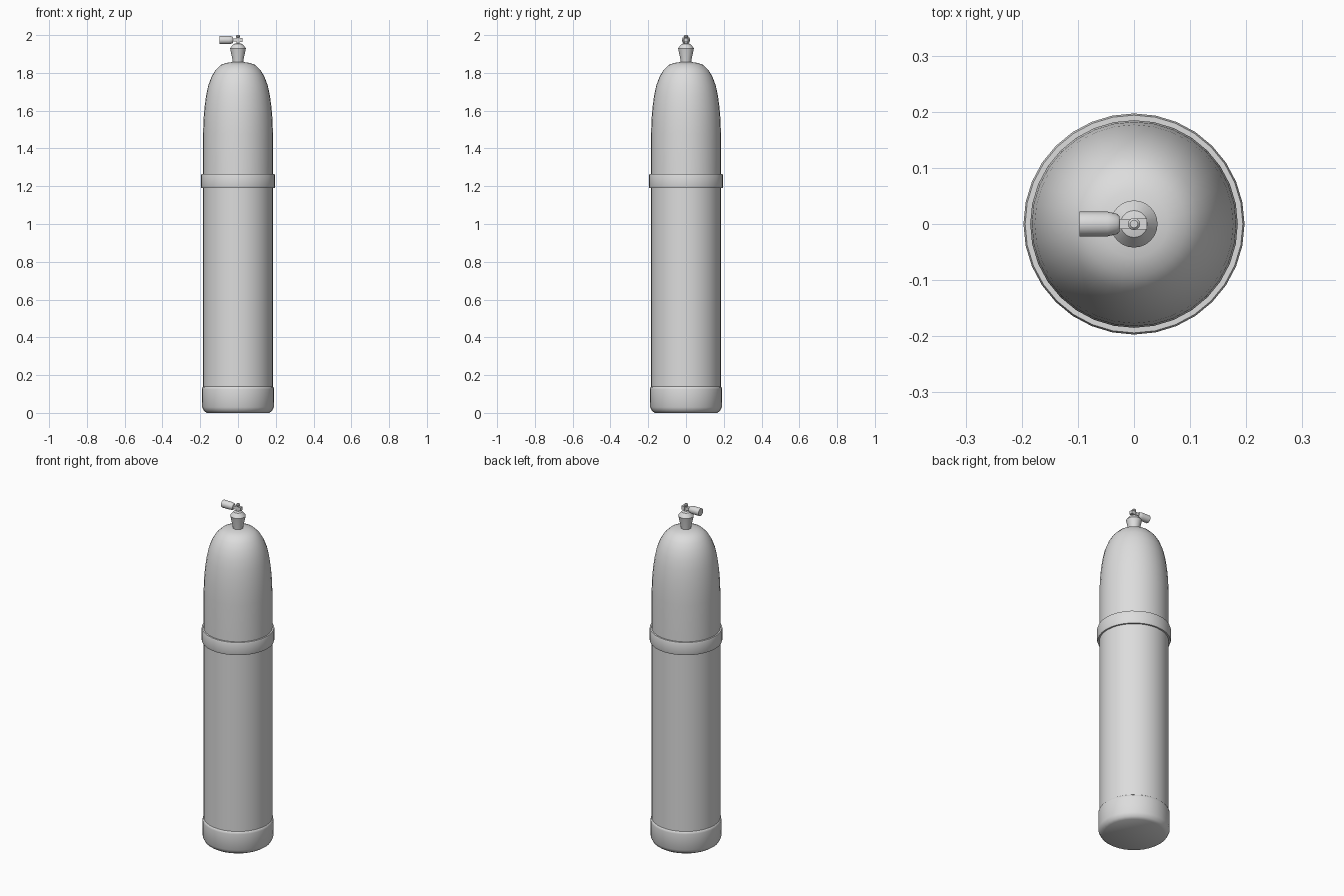
import bpy, bmesh, math
from mathutils import Matrix

cube = bpy.data.objects.get("Cube")
if cube:
    bpy.data.objects.remove(cube, do_unlink=True)

grey = bpy.data.materials.new("light_grey")
grey.use_nodes = True
colour = (0.72, 0.72, 0.72, 1)
grey.diffuse_color = colour
grey.node_tree.nodes["Principled BSDF"].inputs["Base Color"].default_value = colour


def finish(name, bm, matrix=Matrix(), angle=35):
    """Turn a bmesh into a shaded object."""
    bm.transform(matrix)
    bmesh.ops.recalc_face_normals(bm, faces=bm.faces)
    mesh = bpy.data.meshes.new(name)
    bm.to_mesh(mesh)
    bm.free()
    mesh.materials.append(grey)
    obj = bpy.data.objects.new(name, mesh)
    bpy.context.collection.objects.link(obj)
    bpy.ops.object.select_all(action='DESELECT')
    obj.select_set(True)
    bpy.context.view_layer.objects.active = obj
    bpy.ops.object.shade_smooth_by_angle(angle=math.radians(angle))
    return obj


def lathe(name, profile, sides=32, matrix=Matrix(), angle=35):
    """Spin (radius, height) points around z and cap both ends."""
    bm = bmesh.new()
    rings = [[bm.verts.new((r * math.cos(math.tau * i / sides),
                            r * math.sin(math.tau * i / sides), z))
              for i in range(sides)] for r, z in profile]
    for low, high in zip(rings, rings[1:]):
        for i in range(sides):
            j = (i + 1) % sides
            bm.faces.new((low[i], low[j], high[j], high[i]))
    bm.faces.new(rings[0])
    bm.faces.new(rings[-1])
    return finish(name, bm, matrix, angle)


def box(name, centre, size):
    bm = bmesh.new()
    bmesh.ops.create_cube(bm, size=1)
    return finish(name, bm, Matrix.Translation(centre) @ Matrix.Diagonal((*size, 1)))


# Tank with domed shoulder
lathe("tank_body", [(0.185, 0.05), (0.185, 1.2), (0.185, 1.48), (0.182, 1.56),
                    (0.177, 1.62), (0.169, 1.68), (0.157, 1.735), (0.14, 1.78),
                    (0.119, 1.815), (0.092, 1.842), (0.06, 1.853), (0.025, 1.858)])

# Rubber boot at the foot
lathe("base_boot", [(0.165, 0), (0.18, 0.01), (0.19, 0.03), (0.191, 0.125),
                    (0.189, 0.136), (0.184, 0.14)], angle=45)

# Strap around the tank
lathe("tank_band", [(0.183, 1.19), (0.194, 1.19), (0.197, 1.2), (0.197, 1.255),
                    (0.194, 1.265), (0.183, 1.265)])

# Flared neck of the valve
lathe("valve_neck", [(0.027, 1.85), (0.029, 1.87), (0.042, 1.93),
                     (0.024, 1.953), (0.008, 1.957)], sides=24)

# Valve stem, cross pieces and cap
box("valve_post", (0, 0, 1.974), (0.014, 0.014, 0.036))
lathe("valve_cap", [(0.007, 1.985), (0.011, 1.99), (0.011, 1.996), (0.007, 2)], sides=12)
box("valve_nut", (0.013, 0, 1.974), (0.02, 0.02, 0.02))
box("handle_stem", (-0.017, 0, 1.974), (0.024, 0.018, 0.018))

# Knob pointing to the right side
sideways = Matrix.Translation((0, 0, 1.974)) @ Matrix.Rotation(-math.pi / 2, 4, 'Y')
lathe("handle_knob", [(0.014, 0.026), (0.018, 0.03), (0.022, 0.047),
                      (0.022, 0.097)], sides=16, matrix=sideways)
